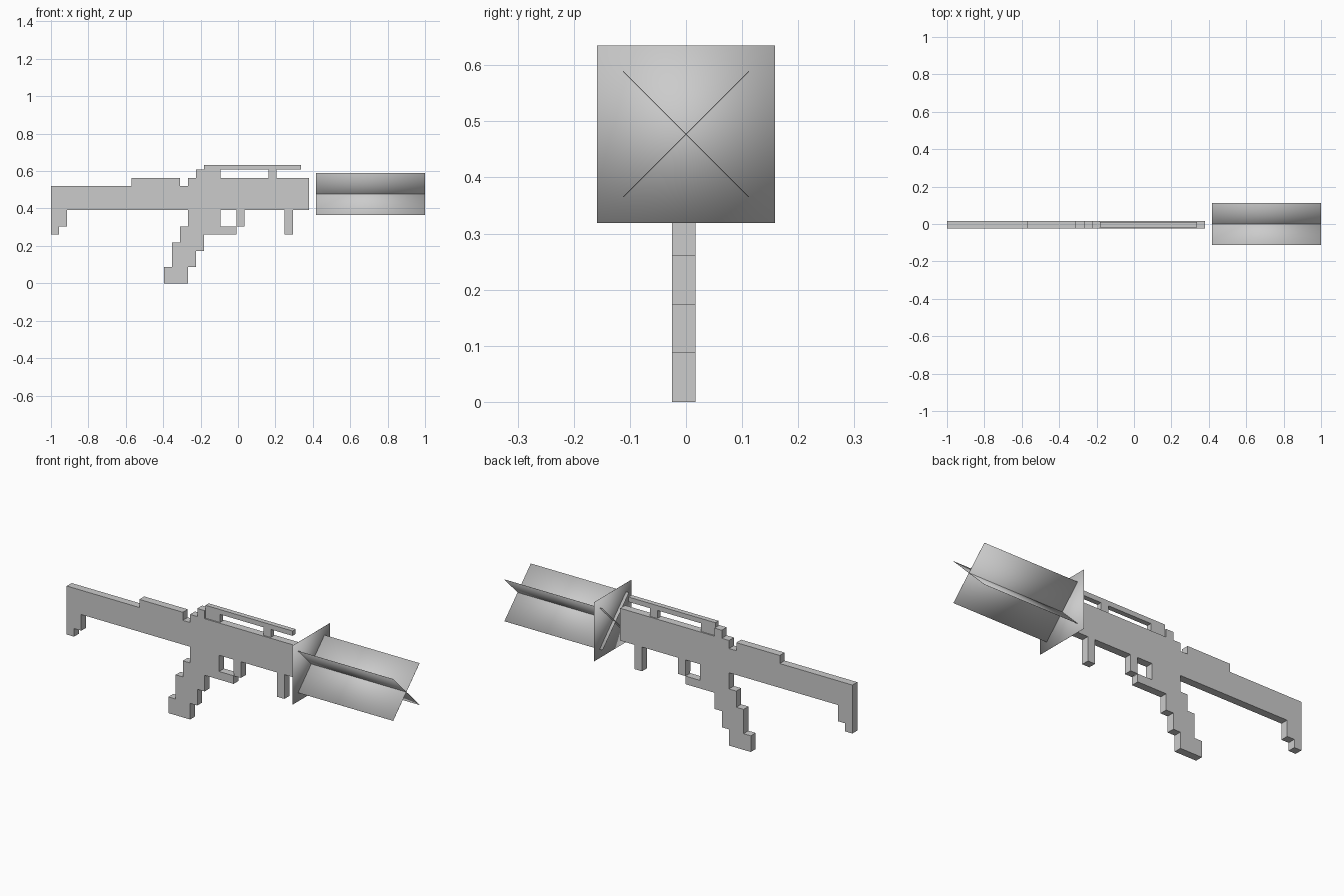
import bpy, bmesh
from math import radians

cube = bpy.data.objects.get("Cube")
if cube:
    bpy.data.objects.remove(cube, do_unlink=True)

CELL_X, CELL_Z = 0.0431, 0.0434   # size of one step of the blocky profile
BODY_Y = -0.004

grey = bpy.data.materials.new("plain_grey")
grey.use_nodes = True
grey.diffuse_color = (0.6, 0.6, 0.6, 1)
bsdf = next(n for n in grey.node_tree.nodes if n.type == 'BSDF_PRINCIPLED')
bsdf.inputs["Base Color"].default_value = (0.6, 0.6, 0.6, 1)


def finish(name, bm):
    bmesh.ops.recalc_face_normals(bm, faces=bm.faces)
    mesh = bpy.data.meshes.new(name)
    bm.to_mesh(mesh)
    bm.free()
    mesh.materials.append(grey)
    obj = bpy.data.objects.new(name, mesh)
    bpy.context.collection.objects.link(obj)
    return obj


def slab(name, outline, half):
    """Extrude a stepped side outline, given in cells, across y."""
    bm = bmesh.new()
    vs = [bm.verts.new((x * CELL_X - 1, BODY_Y - half, z * CELL_Z)) for x, z in outline]
    edges = [bm.edges.new((a, b)) for a, b in zip(vs, vs[1:] + vs[:1])]
    bmesh.ops.triangle_fill(bm, edges=edges, use_beauty=True)
    ext = bmesh.ops.extrude_face_region(bm, geom=bm.faces[:])
    moved = [v for v in ext["geom"] if isinstance(v, bmesh.types.BMVert)]
    bmesh.ops.translate(bm, verts=moved, vec=(0, 2 * half, 0))
    return finish(name, bm)


def sheet(name, center, size, tilt=0):
    """Paper-thin smooth-shaded box."""
    bm = bmesh.new()
    bmesh.ops.create_cube(bm, size=1)
    bmesh.ops.scale(bm, verts=bm.verts, vec=size)
    obj = finish(name, bm)
    obj.location = center
    obj.rotation_euler.x = radians(tilt)
    for p in obj.data.polygons:
        p.use_smooth = True
    return obj


# Body: stock, grip, trigger guard, trigger, front grip, receiver
stock_underside = [(0, 12), (0, 6), (1, 6), (1, 7), (2, 7), (2, 9), (17, 9)]
grip = [(17, 7), (16, 7), (16, 5), (15, 5), (15, 2), (14, 2), (14, 0),
        (17, 0), (17, 2), (18, 2), (18, 4), (19, 4), (19, 6)]
guard_and_trigger = [(23, 6), (23, 7), (21, 7), (21, 9), (23, 9),
                     (23.02, 7), (24, 7), (24, 9)]
front_grip = [(29, 9), (29, 6), (30, 6), (30, 9)]
top_edge = [(32, 9), (32, 13), (19, 13), (19, 14), (18, 14), (18, 13),
            (17, 13), (17, 12), (16, 12), (16, 13), (10, 13), (10, 12)]
slab("body", stock_underside + grip + guard_and_trigger + front_grip + top_edge, 0.0207)

# Narrow top rail with its two posts
slab("top_rail", [(19, 13), (19, 14.6), (31, 14.6), (31, 14), (28, 14), (28, 13),
                  (27, 13), (27, 14), (21, 14), (21, 13)], 0.0135)

# Muzzle flash: two crossed sheets and one upright square
WIDTH, MID_Z, THIN = 0.317, 0.477, 0.001
for side, tilt in (("left", 45), ("right", -45)):
    sheet(f"flash_blade_{side}", (0.7085, 0, MID_Z), (0.583, WIDTH, THIN), tilt)
sheet("flash_square", (0.435, 0, MID_Z), (THIN, WIDTH, WIDTH))
